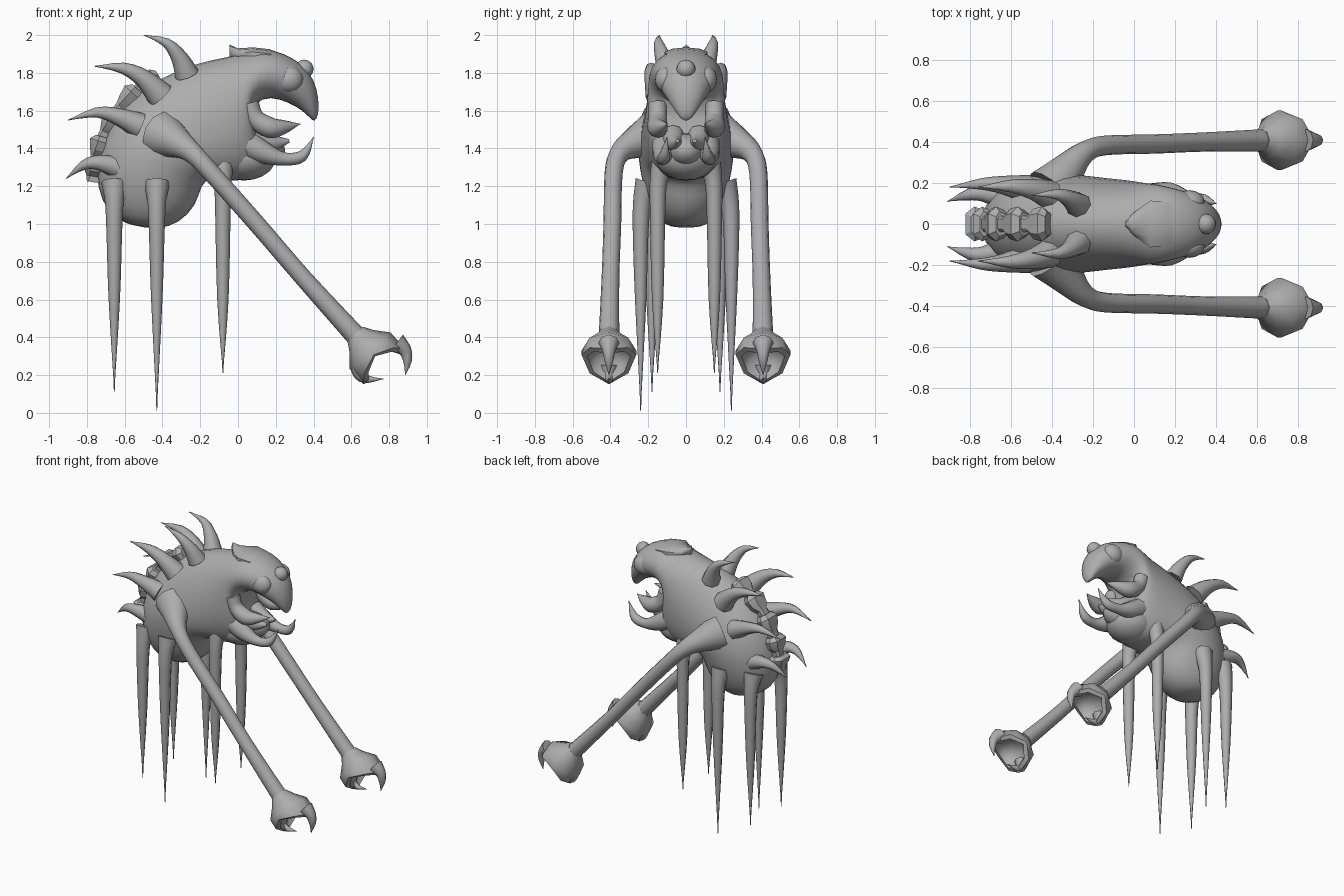
import bpy, bmesh, math
from mathutils import Vector

cube = bpy.data.objects.get("Cube")
if cube:
    bpy.data.objects.remove(cube)

COLOUR = (0.42, 0.42, 0.42, 1)
grey = bpy.data.materials.new("stone grey")
grey.use_nodes = True
grey.diffuse_color = COLOUR
grey.node_tree.nodes["Principled BSDF"].inputs["Base Color"].default_value = COLOUR


def finish(name, bm, mirror=False, subdivide=0, angle=50):
    bmesh.ops.recalc_face_normals(bm, faces=bm.faces)
    mesh = bpy.data.meshes.new(name)
    bm.to_mesh(mesh)
    bm.free()
    mesh.materials.append(grey)
    obj = bpy.data.objects.new(name, mesh)
    bpy.context.collection.objects.link(obj)
    bpy.ops.object.select_all(action="DESELECT")
    obj.select_set(True)
    bpy.context.view_layer.objects.active = obj
    bpy.ops.object.shade_smooth_by_angle(angle=math.radians(angle))
    if mirror:
        mod = obj.modifiers.new("Mirror", "MIRROR")
        mod.use_axis = (False, True, False)
        mod.use_mirror_merge = False
    if subdivide:
        mod = obj.modifiers.new("Subdivision", "SUBSURF")
        mod.levels = mod.render_levels = subdivide
    return obj


def loft(name, rings, **options):
    """Skin a row of closed rings and cap both ends."""
    bm = bmesh.new()
    rows = [[bm.verts.new(p) for p in ring] for ring in rings]
    n = len(rows[0])
    for a, b in zip(rows, rows[1:]):
        for i in range(n):
            j = (i + 1) % n
            bm.faces.new((a[i], a[j], b[j], b[i]))
    bm.faces.new(rows[0])
    bm.faces.new(rows[-1])
    return finish(name, bm, **options)


def spline(values, steps):
    """Catmull-Rom interpolation through vectors."""
    pts = [values[0]] + values + [values[-1]]
    out = []
    for a, b, c, d in zip(pts, pts[1:], pts[2:], pts[3:]):
        for k in range(steps):
            t = k / steps
            out.append(0.5 * (2 * b + (c - a) * t + (2 * a - 5 * b + 4 * c - d) * t * t
                              + (3 * b - a - 3 * c + d) * t ** 3))
    return out + [values[-1]]


def tube(name, path, sides=10, steps=4, **options):
    """Round tapering tube; path holds x, y, z, radius."""
    pts = spline([Vector(p) for p in path], steps)
    rings = []
    for i, p in enumerate(pts):
        tangent = (pts[min(i + 1, len(pts) - 1)] - pts[max(i - 1, 0)]).to_3d().normalized()
        u = tangent.cross(Vector((0, 1, 0))).normalized()
        v = tangent.cross(u)
        r = max(p.w, 0.002)
        angles = [2 * math.pi * k / sides for k in range(sides)]
        rings.append([p.to_3d() + (u * math.cos(a) + v * math.sin(a)) * r for a in angles])
    return loft(name, rings, mirror=True, **options)


def section(dx, dz, vx, vz, w, sides=16):
    """Oval ring between a back point and a belly point."""
    top, low = Vector((dx, 0, dz)), Vector((vx, 0, vz))
    mid, half = (top + low) / 2, (top - low) / 2
    return [mid + half * math.cos(a) + Vector((0, w * math.sin(a), 0))
            for a in (2 * math.pi * k / sides for k in range(sides))]


# Body, neck and beaked head: back x z, belly x z, half width
BODY = [
    (-.56, .985, -.42, .975, .08), (-.69, 1.05, -.31, 1.0, .16),
    (-.76, 1.2, -.21, 1.1, .22), (-.745, 1.36, -.19, 1.21, .25),
    (-.69, 1.52, -.14, 1.24, .26), (-.58, 1.67, -.05, 1.225, .25),
    (-.42, 1.78, .04, 1.22, .235), (-.22, 1.86, .14, 1.27, .22),
    (-.08, 1.885, .13, 1.4, .21), (.02, 1.905, .07, 1.54, .205),
    (.13, 1.94, .08, 1.64, .2), (.25, 1.905, .17, 1.675, .175),
    (.34, 1.85, .27, 1.64, .145), (.405, 1.77, .34, 1.6, .1),
    (.43, 1.66, .38, 1.56, .06), (.425, 1.57, .405, 1.54, .02),
]
loft("body_and_head", [section(*s) for s in BODY], subdivide=1)

# Pointed crest plate at the back of the skull
CREST = [(-.045, 1.95, .01), (0, 1.93, .06), (.08, 1.935, .12), (.17, 1.925, .11), (.27, 1.88, .05)]
loft("skull_crest", [section(x, z, x, z - .07, w, 10) for x, z, w in CREST])


def ball(name, centre, size, mirror=False):
    bm = bmesh.new()
    bmesh.ops.create_uvsphere(bm, u_segments=16, v_segments=10, radius=1)
    bmesh.ops.scale(bm, vec=size, verts=bm.verts)
    bmesh.ops.translate(bm, vec=centre, verts=bm.verts)
    finish(name, bm, mirror)


ball("eyes", (.27, .105, 1.765), (.075, .06, .07), True)
ball("forehead_knob", (.35, 0, 1.82), (.05, .05, .05))
ball("lower_jaw", (.1, 0, 1.39), (.15, .1, .09))
ball("throat", (.03, 0, 1.35), (.17, .16, .12))

# Mouth parts
tube("tusks", [(.02, .1, 1.44, .08), (.13, .12, 1.38, .06), (.24, .125, 1.345, .035),
               (.34, .115, 1.36, .03), (.4, .1, 1.46, 0)])
tube("cheek_mandibles", [(.06, .15, 1.64, .05), (.09, .15, 1.56, .05), (.17, .15, 1.51, .055),
                         (.25, .13, 1.515, .035), (.33, .1, 1.53, 0)])
tube("lower_teeth", [(.08, .07, 1.47, .06), (.17, .06, 1.43, .05), (.27, .045, 1.44, .01)])

# Curved spikes beside the spine
SPIKES = [
    [(-.27, .09, 1.79, .065), (-.31, .12, 1.88, .045), (-.38, .145, 1.96, .025), (-.5, .14, 2, 0)],
    [(-.41, .14, 1.68, .075), (-.5, .17, 1.77, .05), (-.61, .185, 1.825, .03), (-.76, .18, 1.835, 0)],
    [(-.52, .17, 1.52, .07), (-.64, .19, 1.57, .045), (-.75, .195, 1.59, .027), (-.9, .18, 1.55, 0)],
    [(-.64, .13, 1.3, .06), (-.74, .15, 1.325, .04), (-.82, .14, 1.31, .025), (-.91, .11, 1.24, 0)],
]
for i, path in enumerate(SPIKES):
    tube(f"back_spikes_{i + 1}", path, sides=8, steps=3)

# Jointed spine plates: alternate wide and narrow blocks down the back
SPINE = [Vector(p) for p in ((-.43, 1.79), (-.55, 1.72), (-.66, 1.6), (-.735, 1.46),
                             (-.775, 1.33), (-.79, 1.23))]
for i, (a, b) in enumerate(zip(SPINE, SPINE[1:])):
    along = (b - a).normalized()
    out = Vector((along.y, -along.x))
    rings = []
    for t, w, h in ((-.05, .06, .02), (.15, .085, .045), (.5, .075, .03), (.75, .04, .015), (1.05, .04, .01)):
        c = a.lerp(b, t)
        hi, lo = c + out * h, c - out * .06
        rings.append([(hi.x, -w * .6, hi.y), (hi.x, w * .6, hi.y), (c.x, w, c.y),
                      (lo.x, w * .7, lo.y), (lo.x, -w * .7, lo.y), (c.x, -w, c.y)])
    loft(f"spine_plate_{i + 1}", rings, angle=30)

# Hanging needle legs: x, y, tip height, top height
for name, x, y, tip, top in (("rear_needle_legs", -.655, .18, .11, 1.12),
                             ("middle_needle_legs", -.43, .24, .01, 1.12),
                             ("front_needle_legs", -.08, .15, .21, 1.26)):
    tube(name, [(x, y - .04, top + .1, .07), (x, y - .01, top, .05), (x, y, top - .15, .042),
                (x, y, .6, .03), (x, y, tip, 0)], sides=8)

# Long arms
tube("arms", [(-.4, .17, 1.47, .13), (-.32, .27, 1.43, .085), (-.24, .35, 1.375, .055),
              (-.14, .383, 1.27, .048), (.1, .39, 1.0, .047), (.35, .4, .71, .047),
              (.64, .408, .39, .055)], sides=12)

# Cupped hands with a scalloped rim, hollow inside
AXIS, ACROSS = Vector((.66, 0, -.75)), Vector((.75, 0, .66))
START = Vector((.62, .408, .42))
CUP = [(0, .055, 0), (.05, .085, 0), (.12, .145, .0), (.19, .145, .04),
       (.2, .115, .04), (.15, .1, .02), (.11, .05, 0)]
rings = []
for t, r, scallop in CUP:
    angles = [math.pi * k / 4 for k in range(8)]
    rings.append([START + AXIS * (t + scallop * math.cos(2 * a))
                  + ACROSS * r * math.cos(a) + Vector((0, r * math.sin(a), 0)) for a in angles])
loft("hands", rings, mirror=True, angle=60)

# Hooked claws on each hand
tube("upper_claws", [(.84, .408, .37, .055), (.885, .408, .33, .035), (.897, .408, .27, .022),
                     (.885, .408, .2, 0)], sides=8, steps=3)
tube("lower_claws", [(.64, .408, .25, .05), (.65, .408, .2, .035), (.69, .408, .178, .02),
                     (.77, .408, .18, 0)], sides=8, steps=3)
